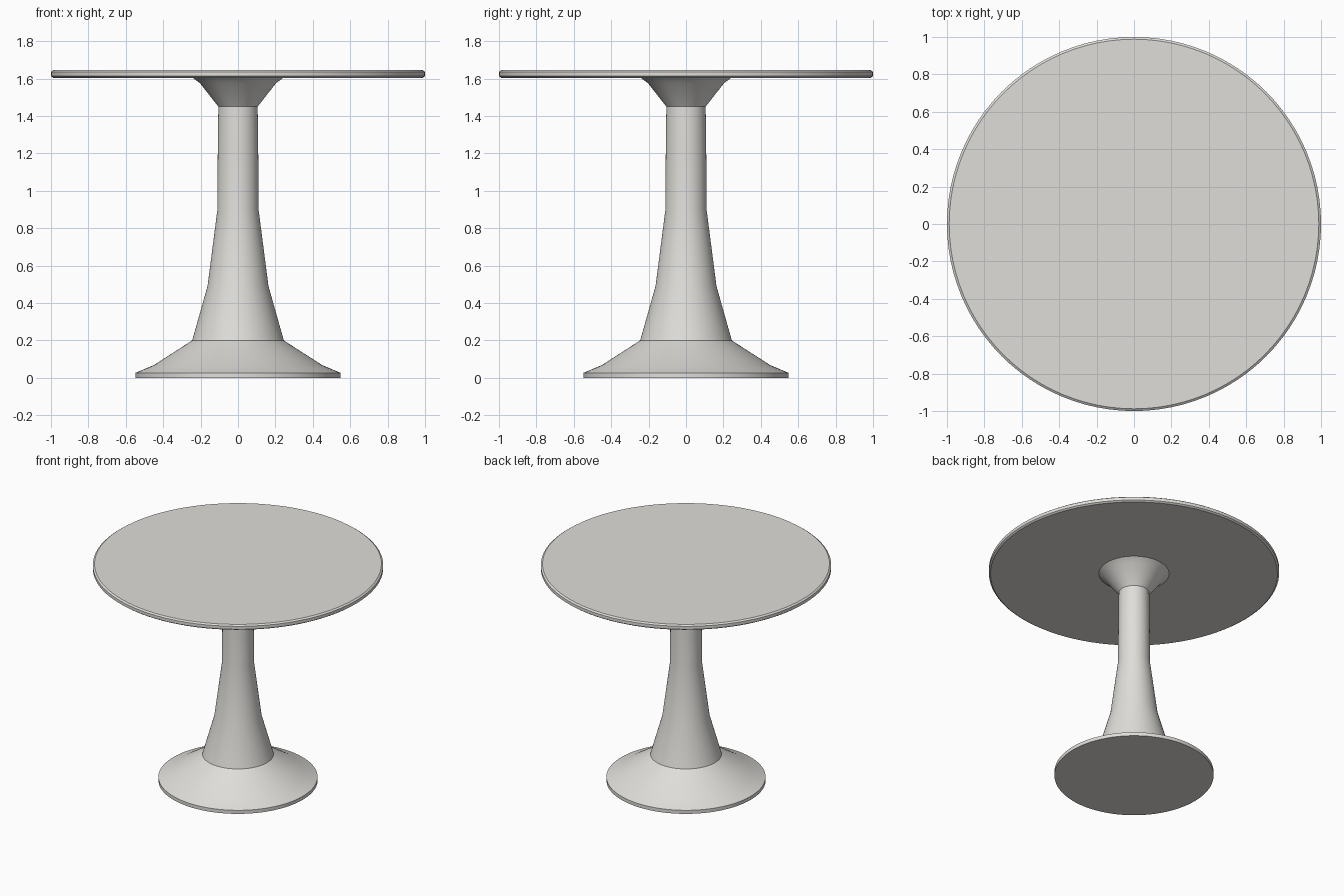
import bpy
import bmesh
import math

if "Cube" in bpy.data.objects:
    bpy.data.objects.remove(bpy.data.objects["Cube"])

SEGMENTS = 96

mat = bpy.data.materials.new("warm light grey")
mat.diffuse_color = (0.74, 0.73, 0.70, 1.0)
mat.use_nodes = True
mat.node_tree.nodes["Principled BSDF"].inputs["Base Color"].default_value = mat.diffuse_color


def lathe(name, profile):
    """Closed solid of revolution about z from (radius, height) points."""
    bm = bmesh.new()
    rings = []
    for r, z in profile:
        rings.append([bm.verts.new((r * math.cos(2 * math.pi * i / SEGMENTS),
                                    r * math.sin(2 * math.pi * i / SEGMENTS), z))
                      for i in range(SEGMENTS)])
    for low, high in zip(rings, rings[1:]):
        for i in range(SEGMENTS):
            j = (i + 1) % SEGMENTS
            bm.faces.new((low[i], low[j], high[j], high[i]))
    bm.faces.new(rings[0][::-1])
    bm.faces.new(rings[-1])
    mesh = bpy.data.meshes.new(name)
    bm.to_mesh(mesh)
    bm.free()
    mesh.materials.append(mat)
    obj = bpy.data.objects.new(name, mesh)
    bpy.context.collection.objects.link(obj)
    bpy.ops.object.select_all(action='DESELECT')
    obj.select_set(True)
    bpy.context.view_layer.objects.active = obj
    bpy.ops.object.shade_smooth_by_angle(angle=math.radians(30))
    return obj


# Pedestal: flared foot, tapering column and top collar in one profile
lathe("pedestal", [
    (0.548, 0.0), (0.548, 0.027),            # foot rim
    (0.45, 0.068), (0.245, 0.20),            # flared foot
    (0.163, 0.49), (0.11, 0.90),             # tapering column
    (0.108, 1.24), (0.105, 1.45),            # slim neck
    (0.203, 1.575), (0.245, 1.606),          # collar under the top
])

# Round table top with small bevels on both edges
lathe("table_top", [
    (0.988, 1.604), (1.0, 1.613), (1.0, 1.636), (0.988, 1.645),
])
